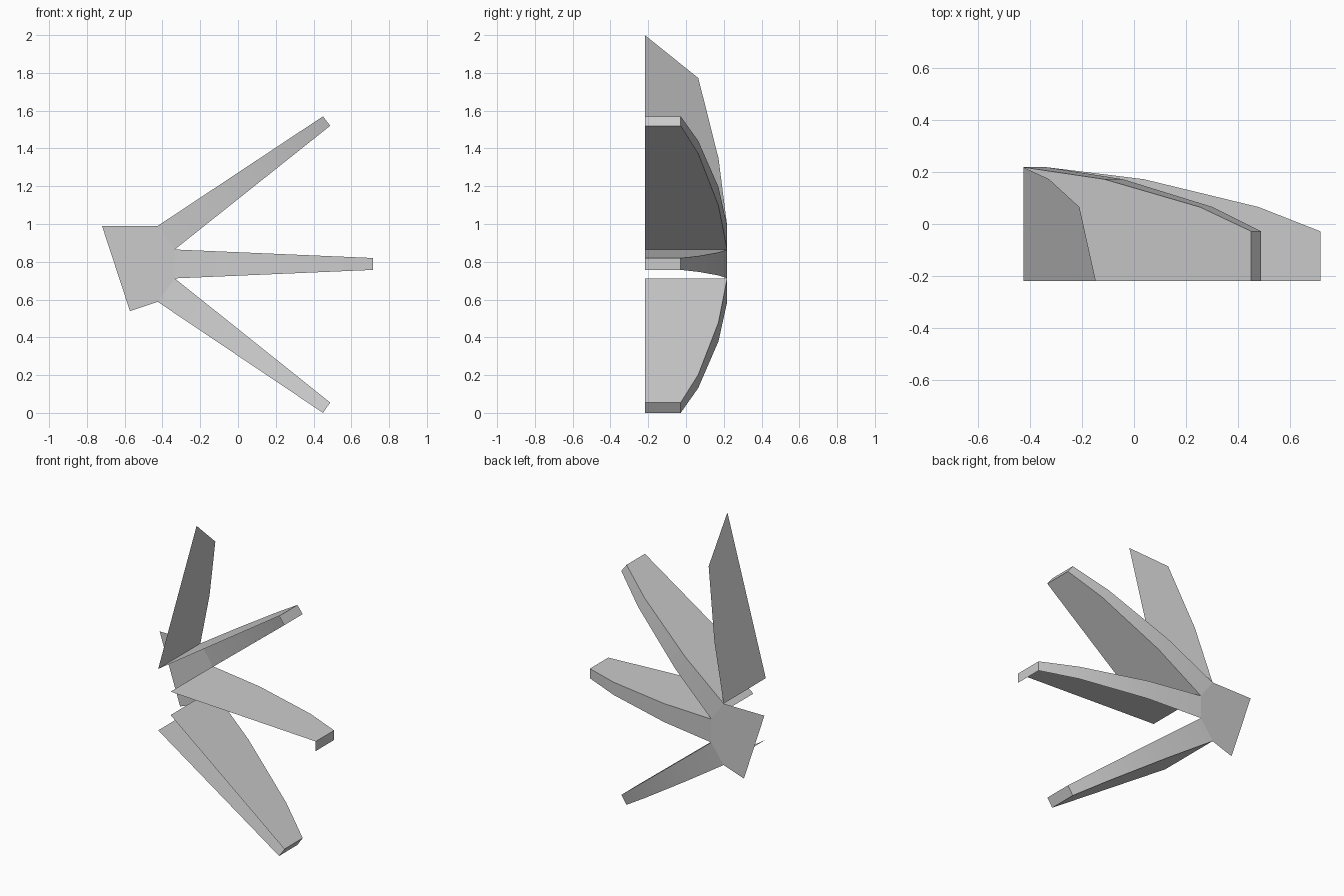
import bpy, bmesh

if "Cube" in bpy.data.objects:
    bpy.data.objects.remove(bpy.data.objects["Cube"])

FRONT, BACK = -0.218, 0.218
# shared ray depth profile: (fraction of length, y of the rear surface)
PROFILE = [(0, BACK), (0.355, 0.172), (0.775, 0.065), (1, -0.028)]


def build(name, polys):
    """Mesh object from polygons given as lists of 3D points."""
    bm = bmesh.new()
    for poly in polys:
        bm.faces.new([bm.verts.new(p) for p in poly])
    bmesh.ops.remove_doubles(bm, verts=bm.verts, dist=1e-4)
    bm.normal_update()
    me = bpy.data.meshes.new(name)
    bm.to_mesh(me)
    bm.free()
    ob = bpy.data.objects.new(name, me)
    bpy.context.collection.objects.link(ob)
    bpy.context.view_layer.objects.active = ob
    ob.select_set(True)
    bpy.ops.object.shade_smooth_by_angle(angle=0.5)
    ob.select_set(False)
    return ob


def edge(root, tip):
    """Rear edge points of a ray side running from root to tip (x, z)."""
    return [(root[0] + (tip[0] - root[0]) * t, y, root[1] + (tip[1] - root[1]) * t)
            for t, y in PROFILE]


def front(p):
    return (p[0], FRONT, p[2])


def wall(pts):
    return [[pts[i], pts[i + 1], front(pts[i + 1]), front(pts[i])] for i in range(3)]


def ray(name, upper, lower, lower_wall=True):
    """Open-fronted ray: bent rear skin, end cap and side walls."""
    u, l = edge(*upper), edge(*lower)
    polys = [[u[i], u[i + 1], l[i + 1], l[i]] for i in range(3)]
    polys.append([u[3], front(u[3]), front(l[3]), l[3]])
    polys += [q[::-1] for q in wall(u)]
    if lower_wall:
        polys += wall(l)
    return build(name, polys)


# root corners around the hub (x, z)
R1, R2, R3, R4 = (-0.425, 0.99), (-0.335, 0.865), (-0.335, 0.712), (-0.425, 0.588)

# flat hub plate at the rear
hub = [(-0.72, 0.99), (-0.572, 0.539), R4, R3, R2, R1]
build("hub_plate", [[(x, BACK, z) for x, z in hub][::-1]])

# three rays pointing right; the middle one has no lower wall
ray("upper_ray", (R1, (0.45, 1.57)), (R2, (0.488, 1.52)))
ray("middle_ray", (R2, (0.715, 0.82)), (R3, (0.715, 0.757)), lower_wall=False)
ray("lower_ray", (R3, (0.488, 0.055)), (R4, (0.45, 0.0)))

# single upright side wall ending in a slanted point
v = edge(R1, (-0.147, 2.0))
v[3] = (-0.147, FRONT, 2.0)
build("upright_wall", wall(v)[:2] + [[v[2], v[3], front(v[2])]])
